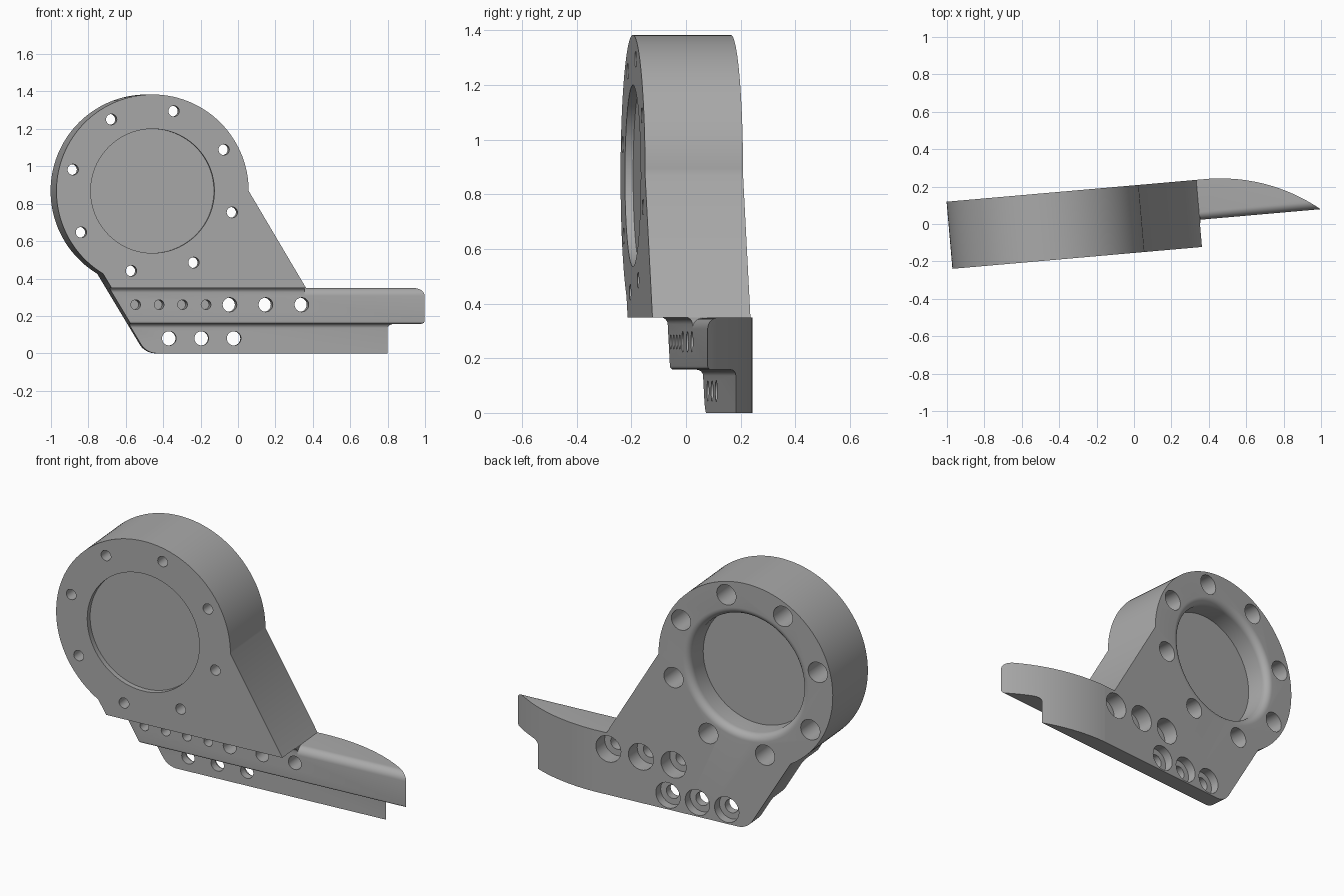
import bpy, bmesh
from math import sin, cos, pi, radians, sqrt
from mathutils import Matrix

cube = bpy.data.objects.get("Cube")
if cube:
    bpy.data.objects.remove(cube, do_unlink=True)

grey = bpy.data.materials.new("plain grey")
grey.use_nodes = True
grey.diffuse_color = (0.4, 0.4, 0.4, 1)
grey.node_tree.nodes["Principled BSDF"].inputs["Base Color"].default_value = grey.diffuse_color

# Main dimensions
FRONT, BACK = -0.154, 0.206          # full plate depth
MID, LOW = -0.008, 0.112             # front faces of the two steps
HUB_X, HUB_Z, HUB_R = -0.472, 0.868, 0.516
SHELF, LEDGE = 0.35, 0.158           # heights of the steps


def arc(cx, cy, r, a0, a1, n):
    steps = [radians(a0 + (a1 - a0) * i / n) for i in range(n + 1)]
    return [(cx + r * cos(a), cy + r * sin(a)) for a in steps]


def loft(name, loops):
    """Closed solid through matching loops of points, capped at both ends."""
    bm = bmesh.new()
    rings = [[bm.verts.new(p) for p in loop] for loop in loops]
    for a, b in zip(rings, rings[1:]):
        for i in range(len(a)):
            j = (i + 1) % len(a)
            bm.faces.new((a[i], a[j], b[j], b[i]))
    bm.faces.new(rings[0][::-1])
    bm.faces.new(rings[-1])
    bmesh.ops.recalc_face_normals(bm, faces=bm.faces)
    if bm.calc_volume(signed=True) < 0:
        bmesh.ops.reverse_faces(bm, faces=bm.faces)
    mesh = bpy.data.meshes.new(name)
    bm.to_mesh(mesh)
    bm.free()
    mesh.materials.append(grey)
    obj = bpy.data.objects.new(name, mesh)
    bpy.context.collection.objects.link(obj)
    return obj


def prism(name, outline, axis, lo, hi):
    """Extrude a closed outline along one axis."""
    def place(p, d):
        p = list(p)
        p.insert(axis, d)
        return p
    return loft(name, [[place(p, d) for p in outline] for d in (lo, hi)])


def lathe(name, x, z, profile, sides):
    """Turned solid around a front-to-back axis; profile is (radius, depth)."""
    angles = [2 * pi * i / sides for i in range(sides)]
    return loft(name, [[(x + r * cos(a), y, z + r * sin(a)) for a in angles] for r, y in profile])


def combine(target, tool, operation):
    mod = target.modifiers.new(operation.lower(), 'BOOLEAN')
    mod.operation, mod.solver, mod.object = operation, 'EXACT', tool
    bpy.context.view_layer.objects.active = target
    bpy.ops.object.modifier_apply(modifier=mod.name)
    bpy.data.objects.remove(tool, do_unlink=True)


# Front outline: hub disc, sloped webs, base bar
outline = arc(HUB_X, HUB_Z, HUB_R, 0, 239, 80)
outline += arc(-0.425, 0.1, 0.1, 210, 270, 8)
outline += [(1.1, 0), (1.1, SHELF - 0.001), (0.352, SHELF - 0.001)]
bracket = prism("bracket", outline, 1, -0.5, 0.5)

# Stepped side section with filleted corners
section = [(BACK, -0.1), (BACK, 1.5), (FRONT, 1.5), (FRONT, SHELF)]
section += arc(MID - 0.025, SHELF - 0.025, 0.025, 90, 0, 6)
section += arc(MID + 0.014, LEDGE + 0.014, 0.014, 180, 270, 5)
section += arc(LOW - 0.022, LEDGE - 0.022, 0.022, 90, 0, 6)
section += [(LOW, -0.1)]
combine(bracket, prism("step_section", section, 0, -1.5, 1.5), 'INTERSECT')

# Back of the bar sweeps forward to a thin tip
sweep = 0.95
waste = [(0.4 + 0.025 * i, BACK - sweep + sqrt(sweep ** 2 - (0.025 * i) ** 2)) for i in range(1, 25)]
waste += [(1.003, MID - 0.002), (1.003, -0.4), (1.3, -0.4), (1.3, 0.5), (0.41, 0.5)]
combine(bracket, prism("bar_sweep_cutter", waste, 2, -0.2, 0.6), 'DIFFERENCE')

# Rounded front top edge of the exposed bar
r = 0.042
edge = [(-0.1, 0.45), (-0.1, 0.3), (MID - 0.001, 0.3)]
edge += arc(MID + r, SHELF - r - 0.001, r, 180, 90, 8) + [(MID + r, 0.45)]
combine(bracket, prism("bar_edge_cutter", edge, 0, 0.356, 1.2), 'DIFFERENCE')

# Shallow front recess and deep rounded dish behind
combine(bracket, lathe("front_recess", HUB_X, HUB_Z,
                       [(0.332, FRONT - 0.05), (0.332, FRONT + 0.03)], 96), 'DIFFERENCE')
dish = [(0.332, BACK - 0.14)] + arc(0.372, BACK - 0.04, 0.04, 180, 90, 8) + [(0.372, BACK + 0.05)]
combine(bracket, lathe("back_dish", HUB_X, HUB_Z, dish, 96), 'DIFFERENCE')


def bolt_hole(x, z, small, large, depth):
    """Through hole with a counterbore from the back."""
    floor = BACK - depth
    combine(bracket, lathe("bolt_hole", x, z, [(small, -0.3), (small, floor), (large, floor),
                                               (large, 0.3)], 32), 'DIFFERENCE')


# Ring of eight hub bolts
for k in range(8):
    a = radians(30 + 45 * k)
    bolt_hole(HUB_X + 0.442 * cos(a), HUB_Z + 0.442 * sin(a), 0.029, 0.057, 0.26)

# Mounting bolts in both steps, and blind holes in the upper step
for k in range(3):
    bolt_hole(-0.045 + 0.193 * k, 0.26, 0.038, 0.074, 0.09)
    bolt_hole(-0.36 + 0.174 * k, 0.08, 0.038, 0.072, 0.05)
for k in range(4):
    combine(bracket, lathe("blind_hole", -0.55 + 0.126 * k, 0.26,
                           [(0.026, -0.1), (0.026, MID + 0.12)], 24), 'DIFFERENCE')

# Slight turn about the vertical, then soft shading
bracket.data.transform(Matrix.Rotation(radians(5), 4, 'Z'))
bpy.ops.object.select_all(action='DESELECT')
bracket.select_set(True)
bpy.context.view_layer.objects.active = bracket
bpy.ops.object.shade_smooth_by_angle(angle=radians(30))
